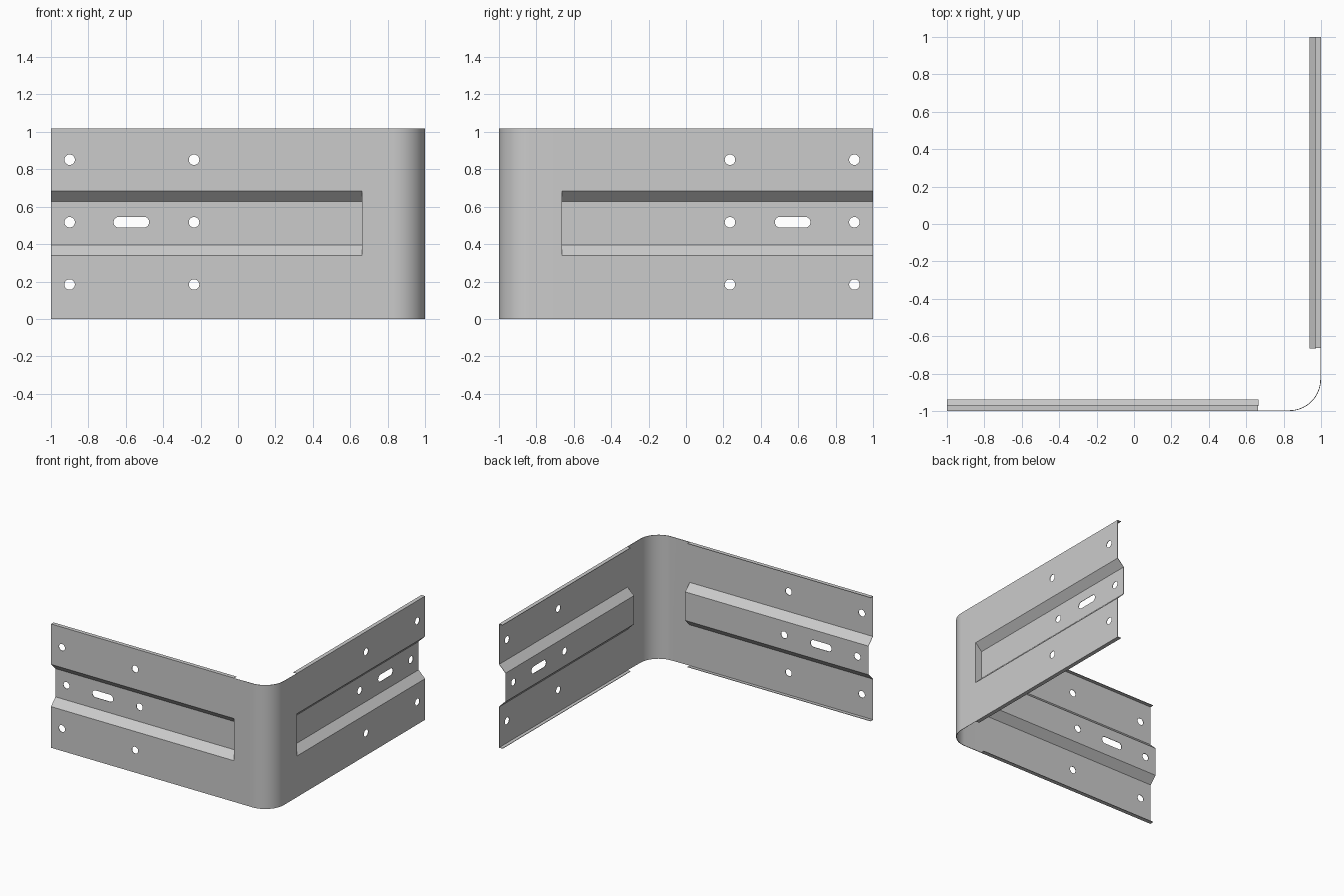
import bpy, bmesh, math

if "Cube" in bpy.data.objects:
    bpy.data.objects.remove(bpy.data.objects["Cube"])

T = 0.004            # sheet thickness
H = 1.017            # height
END = 0.663          # where channel and lips stop
R = 0.17             # corner radius
# cross-section of a leg: (inward depth, z)
PROFILE = [(0.033, 0), (0, 0), (0, 0.338), (0.058, 0.396),
           (0.058, 0.628), (0, 0.685), (0, H), (0.033, H)]


def place(u, d, z, side):
    """Point on the front leg (side 0) or its diagonal mirror (side 1)."""
    return (u, -1 + d, z) if side == 0 else (1 - d, -u, z)


def face(bm, pts, flip=False):
    vs = [bm.verts.new(p) for p in pts]
    return bm.faces.new(vs[::-1] if flip else vs)


def make_object(name, bm):
    mesh = bpy.data.meshes.new(name)
    bm.to_mesh(mesh)
    bm.free()
    ob = bpy.data.objects.new(name, mesh)
    bpy.context.collection.objects.link(ob)
    return ob


# bent sheet: two ribbed legs
bm = bmesh.new()
for side in (0, 1):
    for (d0, z0), (d1, z1) in zip(PROFILE, PROFILE[1:]):
        face(bm, [place(-1, d0, z0, side), place(END, d0, z0, side),
                  place(END, d1, z1, side), place(-1, d1, z1, side)], side == 1)
    # closed end of the channel
    face(bm, [place(END, d, z, side) for d, z in PROFILE[2:6]], side == 0)

# rounded corner strip
path = [(END, -1)]
for i in range(21):
    a = -math.pi / 2 + math.pi / 2 * i / 20
    path.append((1 - R + R * math.cos(a), -1 + R + R * math.sin(a)))
path.append((1, -END))
levels = [0, PROFILE[2][1], PROFILE[5][1], H]
for p, q in zip(path, path[1:]):
    for z0, z1 in zip(levels, levels[1:]):
        face(bm, [(*p, z0), (*q, z0), (*q, z1), (*p, z1)])
bmesh.ops.remove_doubles(bm, verts=bm.verts, dist=1e-4)

# make the channel end face the same way as the walls it joins
for f in bm.faces:
    f.normal_update()
caps = [f for f in bm.faces
        if all(abs(v.co.x - END) < 1e-4 for v in f.verts)
        or all(abs(v.co.y + END) < 1e-4 for v in f.verts)]
for f in caps:
    n = f.normal
    if n.x > 0.5 or n.y < -0.5:
        f.normal_flip()
bracket = make_object("corner_bracket", bm)

# hole cutters: round holes and one slot per leg
bm = bmesh.new()


def cutter(u, z, r, half, side):
    ring = []
    for i in range(32):
        a = 2 * math.pi * (i + 0.5) / 32
        c = math.cos(a)
        ring.append((u + r * c + math.copysign(half, c), z + r * math.sin(a)))
    if half == 0:
        ring = [(u + r * math.cos(2 * math.pi * i / 32),
                 z + r * math.sin(2 * math.pi * i / 32)) for i in range(32)]
    f = face(bm, [place(a, -0.05, b, side) for a, b in ring], side == 1)
    ext = bmesh.ops.extrude_face_region(bm, geom=[f])
    vec = (0, 0.2, 0) if side == 0 else (-0.2, 0, 0)
    bmesh.ops.translate(bm, vec=vec,
                        verts=[g for g in ext["geom"] if isinstance(g, bmesh.types.BMVert)])


for side in (0, 1):
    for u in (-0.9, -0.235):
        for z in (0.184, 0.517, 0.851):
            cutter(u, z, 0.028, 0, side)
    cutter(-0.57, 0.517, 0.029, 0.066, side)
bmesh.ops.recalc_face_normals(bm, faces=bm.faces)
holes = make_object("hole_cutters", bm)
holes.hide_render = True

# thicken the sheet and punch the holes
bpy.context.view_layer.objects.active = bracket
bracket.select_set(True)
solid = bracket.modifiers.new("thickness", 'SOLIDIFY')
solid.thickness = T
solid.offset = -1
cut = bracket.modifiers.new("holes", 'BOOLEAN')
cut.operation = 'DIFFERENCE'
cut.solver = 'EXACT'
cut.object = holes
for name in ("thickness", "holes"):
    bpy.ops.object.modifier_apply(modifier=name)
bpy.data.objects.remove(holes, do_unlink=True)
bpy.ops.object.shade_smooth_by_angle(angle=math.radians(25))
